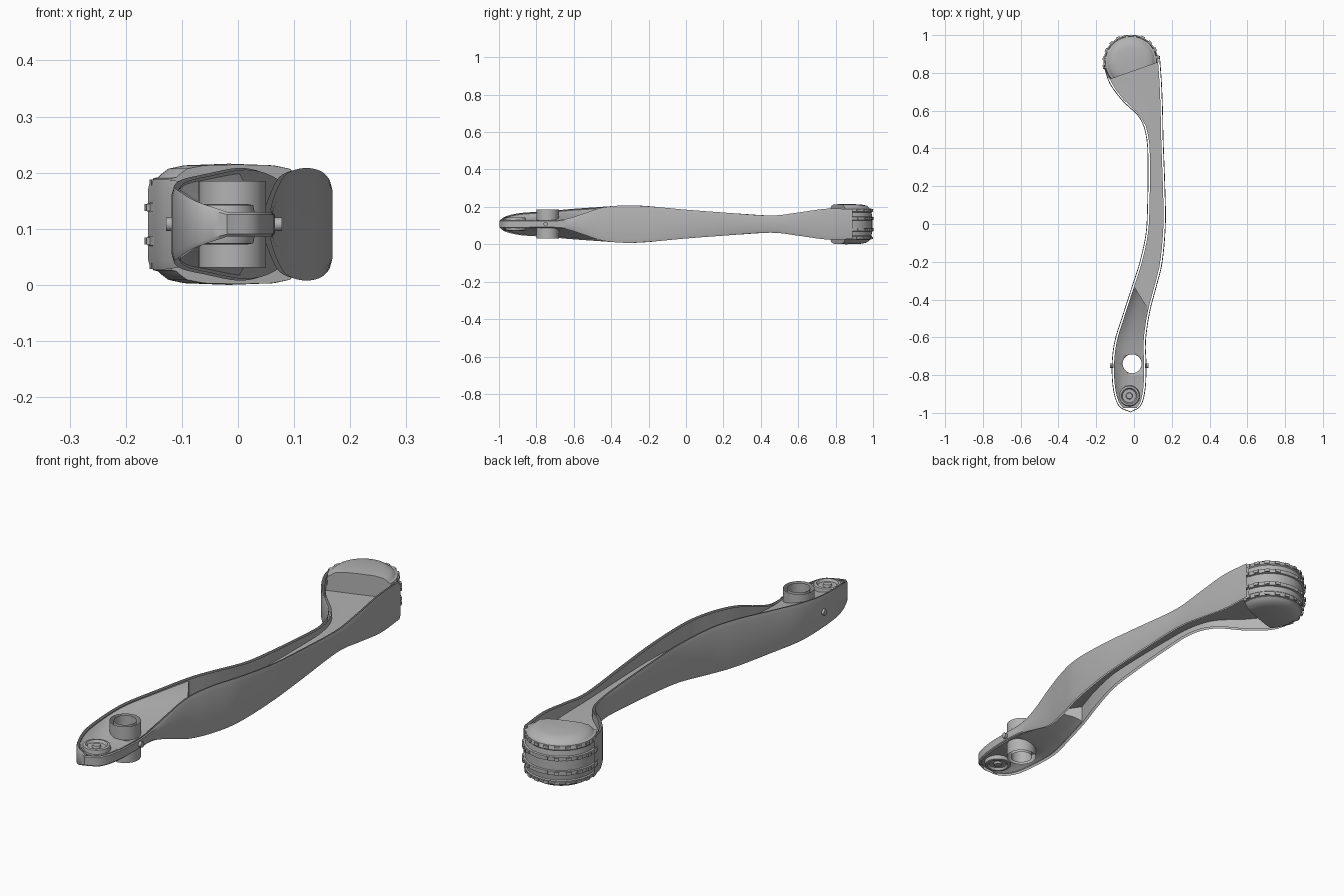
import bpy, bmesh, math
from mathutils import Vector, Matrix

if "Cube" in bpy.data.objects:
    bpy.data.objects.remove(bpy.data.objects["Cube"])

MID = 0.108  # height of the plane the lever is symmetric about

grey = bpy.data.materials.new("cast grey")
grey.use_nodes = True
grey.diffuse_color = (0.45, 0.45, 0.45, 1)
grey.node_tree.nodes["Principled BSDF"].inputs["Base Color"].default_value = (0.45, 0.45, 0.45, 1)


def finish(bm, name, angle=35, normals=True):
    if normals:
        bmesh.ops.recalc_face_normals(bm, faces=bm.faces)
    mesh = bpy.data.meshes.new(name)
    bm.to_mesh(mesh)
    bm.free()
    mesh.materials.append(grey)
    ob = bpy.data.objects.new(name, mesh)
    bpy.context.collection.objects.link(ob)
    bpy.ops.object.select_all(action='DESELECT')
    ob.select_set(True)
    bpy.context.view_layer.objects.active = ob
    bpy.ops.object.shade_smooth_by_angle(angle=math.radians(angle))
    return ob


def grid(bm, rows, closed=False):
    """Skin a list of equally long point rows."""
    vs = [[bm.verts.new(p) for p in row] for row in rows]
    n = len(rows[0])
    for a, b in zip(vs, vs[1:]):
        for i in range(n if closed else n - 1):
            j = (i + 1) % n
            bm.faces.new((a[i], a[j], b[j], b[i]))
    return vs


def smooth_path(pts, steps=5):
    """Catmull-Rom curve through the points."""
    pts = [Vector(p) for p in pts]
    ext = [pts[0] * 2 - pts[1]] + pts + [pts[-1] * 2 - pts[-2]]
    out = []
    for a, b, c, d in zip(ext, ext[1:], ext[2:], ext[3:]):
        for k in range(steps):
            t = k / steps
            out.append(0.5 * (2 * b + (c - a) * t + (2 * a - 5 * b + 4 * c - d) * t ** 2
                              + (3 * b - a - 3 * c + d) * t ** 3))
    return out + [pts[-1]]


def lathe(bm, profile, centre, sides=48):
    """Revolve (radius, height) pairs about a vertical axis."""
    rows = []
    for k in range(sides + 1):
        a = math.tau * k / sides
        rows.append([(centre[0] + r * math.cos(a), centre[1] + r * math.sin(a), MID + z)
                     for r, z in profile])
    grid(bm, rows)
    bmesh.ops.remove_doubles(bm, verts=bm.verts, dist=0.0002)


# Outline of the lever: x, y and half height of the wall
right = smooth_path([(.137, .89, .08), (.147, .75, .082), (.153, .6, .062), (.156, .45, .046),
                     (.165, .2, .062), (.168, 0, .077), (.151, -.2, .095), (.12, -.33, .1),
                     (.088, -.45, .088), (.069, -.56, .052), (.062, -.65, .026),
                     (.066, -.75, .02), (.06, -.88, .022), (.035, -.965, .022), (-.02, -.997, .022)])
left = smooth_path([(-.02, -.997, .022), (-.08, -.965, .042), (-.11, -.88, .06), (-.118, -.75, .068),
                    (-.103, -.62, .08), (-.06, -.48, .09), (-.008, -.32, .1), (.03, -.2, .096),
                    (.062, -.05, .08), (.07, .1, .068), (.072, .3, .055), (.066, .45, .046),
                    (.03, .56, .052), (-.06, .65, .068), (-.13, .745, .08), (-.16, .84, .08)])
outline = right + left[1:]

# Outer and inner wall skins; the thin rim between them stays open
THICK = 0.014
outer, inner = [], []
for i, p in enumerate(outline):
    d = outline[min(i + 1, len(outline) - 1)] - outline[max(i - 1, 0)]
    n = Vector((d.y, -d.x, 0)).normalized()
    side = Vector((p.x, p.y, 0)) + n * THICK
    h = p.z
    outer.append([(p.x + n.x * e, p.y + n.y * e, MID + h * s)
                  for s, e in ((-1, .004), (-.8, 0), (0, 0), (.8, 0), (1, .004))])
    inner.append([(side.x, side.y, MID + s * (h - .003)) for s in (1, 0, -1)])
for name, rows in (("outer_wall", outer), ("inner_wall", inner)):
    bm = bmesh.new()
    grid(bm, rows)
    finish(bm, name, normals=False)


def at(side, y):
    """Interpolate x and half height on one side of the outline."""
    pts = sorted(side, key=lambda p: p.y)
    for a, b in zip(pts, pts[1:]):
        if a.y <= y <= b.y:
            t = (y - a.y) / max(b.y - a.y, 1e-6)
            return a.lerp(b, t)
    return pts[-1] if y > pts[-1].y else pts[0]


def web(name, stations, sloped):
    """Plate between the walls, lofted over pairs of left and right y."""
    rows = []
    for yl, yr in stations:
        l, r = at(left, yl), at(right, yr)
        a, b = Vector((l.x + .012, yl)), Vector((r.x - .012, yr))
        hl = max(l.z - .006, .02) if sloped else .02
        # pocket near the tip, plain slope further back
        sag = min(max((-.62 - yl) / .2, .25), 1)
        top = []
        for t in (0, .12, .3, .55, 1):
            z = .018 + (hl - .018) * ((1 - t) * (1 - sag) + (1 - t) ** 5 * sag)
            q = a.lerp(b, t)
            top.append((q.x, q.y, MID + z))
        rows.append(top + [(x, y, 2 * MID - z) for x, y, z in reversed(top)])
    bm = bmesh.new()
    vs = grid(bm, rows, closed=True)
    for end in (vs[0], vs[-1]):
        bm.faces.new(end)
    return finish(bm, name, 25)


N = 24
web("arm_web", [(-.33 + 1.13 * k / N, -.45 + 1.31 * k / N) for k in range(N + 1)], False)
pivot_web = web("pivot_web", [(-.975 + .645 * k / N, -.975 + .525 * k / N)
                              for k in range(N + 1)], True)

# Hole for the bushing
PIVOT = (-.01, -.74)
bm = bmesh.new()
bmesh.ops.create_cone(bm, cap_ends=True, segments=40, radius1=.05, radius2=.05, depth=.4,
                      matrix=Matrix.Translation((*PIVOT, MID)))
cutter = finish(bm, "hole_cutter")
cutter.hide_render = True
cut = pivot_web.modifiers.new("hole", 'BOOLEAN')
cut.object = cutter
cut.operation = 'DIFFERENCE'
cut.solver = 'EXACT'
bpy.context.view_layer.objects.active = pivot_web
bpy.ops.object.modifier_apply(modifier=cut.name)
bpy.data.objects.remove(cutter)

# Pivot bushing with open rims
for name, r in (("bushing_outside", .06), ("bushing_bore", .044)):
    bm = bmesh.new()
    lathe(bm, [(r, -.077), (r, .077)], PIVOT)
    finish(bm, name)

# Stepped boss at the tip
bm = bmesh.new()
half = [(.056, .016), (.052, .034), (.042, .036), (.036, .026), (.018, .026), (.015, .034), (0, .034)]
lathe(bm, [(r, -z) for r, z in reversed(half)] + half, (-.025, -.91))
finish(bm, "tip_boss", 30)

# Small pins on both sides of the pivot
for name, x in (("left_pin", .068), ("right_pin", -.118)):
    bm = bmesh.new()
    bmesh.ops.create_cone(bm, cap_ends=True, segments=12, radius1=.012, radius2=.012, depth=.02,
                          matrix=Matrix.Translation((x, -.75, MID)) @ Matrix.Rotation(math.pi / 2, 4, 'Y'))
    finish(bm, name)

# Ribbed barrel head, cut flat where it meets the arm
HEAD = (-.016, .857)
half = [(.139, 0), (.139, .02), (.145, .022), (.145, .038), (.138, .04), (.135, .062),
        (.139, .066), (.135, .082), (.126, .084), (.12, .09), (.108, .099), (.08, .105), (0, .108)]
bm = bmesh.new()
lathe(bm, [(r, -z) for r, z in reversed(half[1:])] + half, HEAD, 64)
plane_co, plane_no = Vector((-.016, .805, 0)), Vector((.33, -.94, 0)).normalized()
bmesh.ops.bisect_plane(bm, geom=bm.verts[:] + bm.edges[:] + bm.faces[:],
                       plane_co=plane_co, plane_no=plane_no, clear_outer=True)
bmesh.ops.holes_fill(bm, edges=[e for e in bm.edges if e.is_boundary])
finish(bm, "head", 30)

# Grip nubs in rings around the head
bm = bmesh.new()
for z, r in ((.03, .145), (.074, .136)):
    for s in (-1, 1):
        for k in range(11):
            a = math.radians(10 + 18 * k)
            m = (Matrix.Translation((HEAD[0], HEAD[1], MID + s * z)) @ Matrix.Rotation(a, 4, 'Z')
                 @ Matrix.Translation((r, 0, 0)) @ Matrix.Diagonal((.012, .02, .012, 1)))
            bmesh.ops.create_cube(bm, size=1, matrix=m)
# keep the nubs inside the overall length
for v in bm.verts:
    v.co.y = min(v.co.y, 1.0)
finish(bm, "head_nubs")
